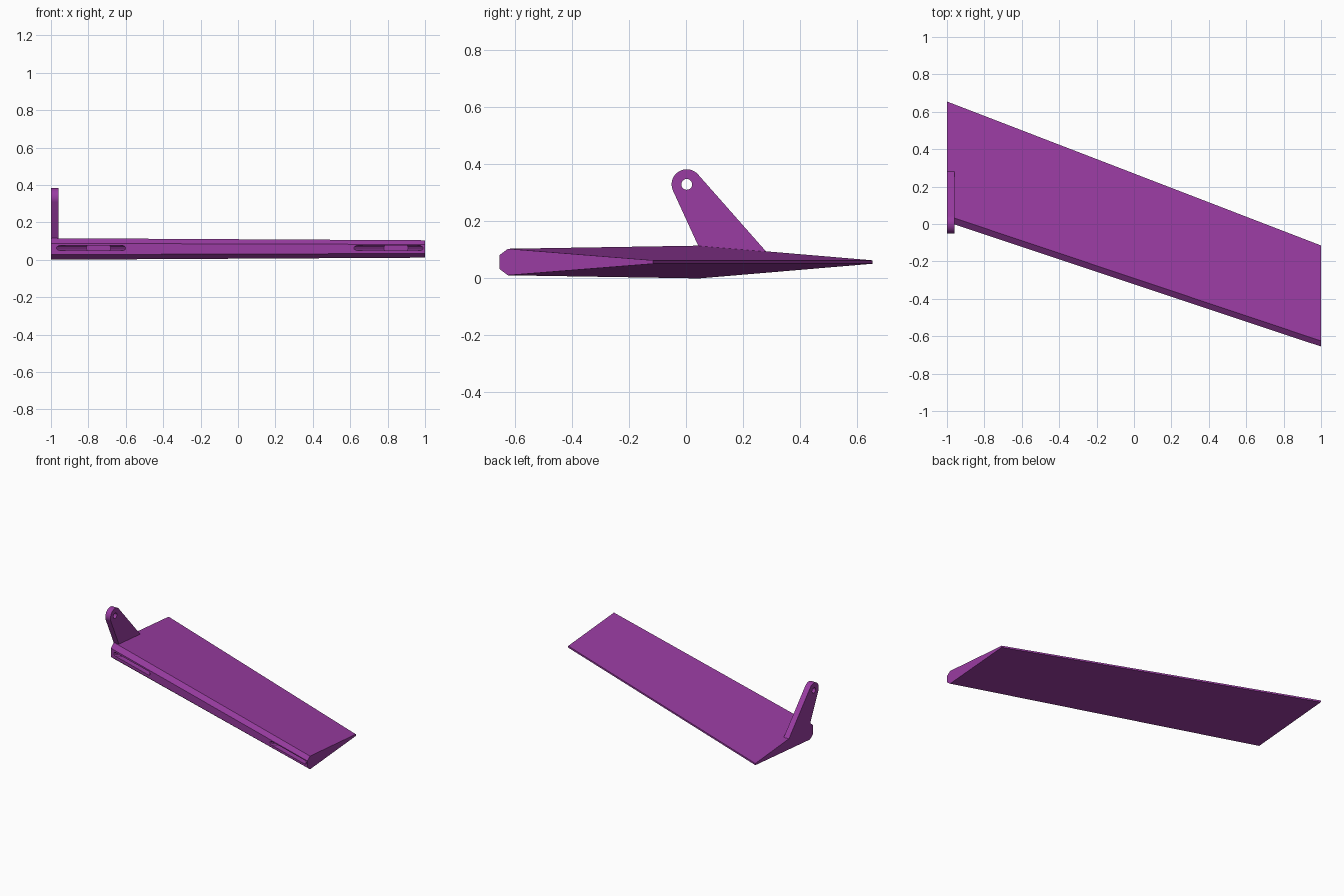
import bpy, bmesh, math
from mathutils import Vector

if "Cube" in bpy.data.objects:
    bpy.data.objects.remove(bpy.data.objects["Cube"])

purple = bpy.data.materials.new("purple")
purple.diffuse_color = (0.32, 0.045, 0.36, 1)
purple.use_nodes = True
purple.node_tree.nodes["Principled BSDF"].inputs["Base Color"].default_value = purple.diffuse_color


def loft(name, ring_a, ring_b):
    """Closed solid between two matching rings of points."""
    bm = bmesh.new()
    a = [bm.verts.new(p) for p in ring_a]
    b = [bm.verts.new(p) for p in ring_b]
    n = len(a)
    bm.faces.new(a)
    bm.faces.new(b[::-1])
    for i in range(n):
        j = (i + 1) % n
        bm.faces.new((a[j], a[i], b[i], b[j]))
    bmesh.ops.recalc_face_normals(bm, faces=bm.faces)
    mesh = bpy.data.meshes.new(name)
    bm.to_mesh(mesh)
    bm.free()
    mesh.materials.append(purple)
    obj = bpy.data.objects.new(name, mesh)
    bpy.context.collection.objects.link(obj)
    return obj


def cut(target, cutter):
    mod = target.modifiers.new("cut", 'BOOLEAN')
    mod.operation = 'DIFFERENCE'
    mod.solver = 'EXACT'
    mod.object = cutter
    bpy.context.view_layer.objects.active = target
    bpy.ops.object.modifier_apply(modifier=mod.name)
    bpy.data.objects.remove(cutter)


MID = 0.0575  # height of the chord line


def section(x, front, back, half, face, chamfer):
    """Wedge section with a chamfered leading edge and thin trailing edge."""
    upper = [(front, face), (front + chamfer, half), (back, 0.006)]
    return ([(x, y, MID + h) for y, h in upper] +
            [(x, y, MID - h) for y, h in reversed(upper)])


# Swept, tapered panel
panel = loft("control_surface",
             section(-1, 0.011, 0.655, 0.0575, 0.030, 0.034),
             section(1, -0.655, -0.115, 0.0465, 0.024, 0.030))

# Tapered hinge pockets cut square to the leading edge
along = Vector((2, -0.666, 0)).normalized()
inward = Vector((-along.y, along.x, 0))


def slot_ring(mid, half_w, half_h):
    outline = [(1, 0.4), (0.94, 1), (-0.94, 1), (-1, 0.4),
               (-1, -0.4), (-0.94, -1), (0.94, -1), (1, -0.4)]
    return [mid + along * (half_w * u) + Vector((0, 0, half_h * v)) for u, v in outline]


for x in (-0.785, 0.805):
    mouth = Vector((x, 0.011 - 0.333 * (x + 1), 0.062))
    cut(panel, loft("hinge_cutter",
                    slot_ring(mouth - inward * 0.02, 0.215, 0.013),
                    slot_ring(mouth + inward * 0.125, 0.068, 0.013)))

# Control horn: rounded eye on a slanted arm seated on the upper skin
cy, cz, r = 0.0025, 0.33, 0.053
base = [(0.045, 0.110), (0.285, 0.090)]
start, end = math.radians(42), math.radians(205)
profile = base + [(cy + r * math.cos(start + (end - start) * i / 24),
                   cz + r * math.sin(start + (end - start) * i / 24)) for i in range(25)]
horn = loft("control_horn", [(-1, y, z) for y, z in profile],
            [(-0.96, y, z) for y, z in profile])

# Pushrod hole through the eye
circle = [(cy + 0.019 * math.cos(math.tau * i / 24),
           cz + 0.019 * math.sin(math.tau * i / 24)) for i in range(24)]
cut(horn, loft("hole_cutter", [(-1.1, y, z) for y, z in circle],
               [(-0.9, y, z) for y, z in circle]))

# Smooth the round parts, keep edges crisp
bpy.ops.object.select_all(action='DESELECT')
horn.select_set(True)
bpy.context.view_layer.objects.active = horn
bpy.ops.object.shade_smooth_by_angle(angle=math.radians(30))
